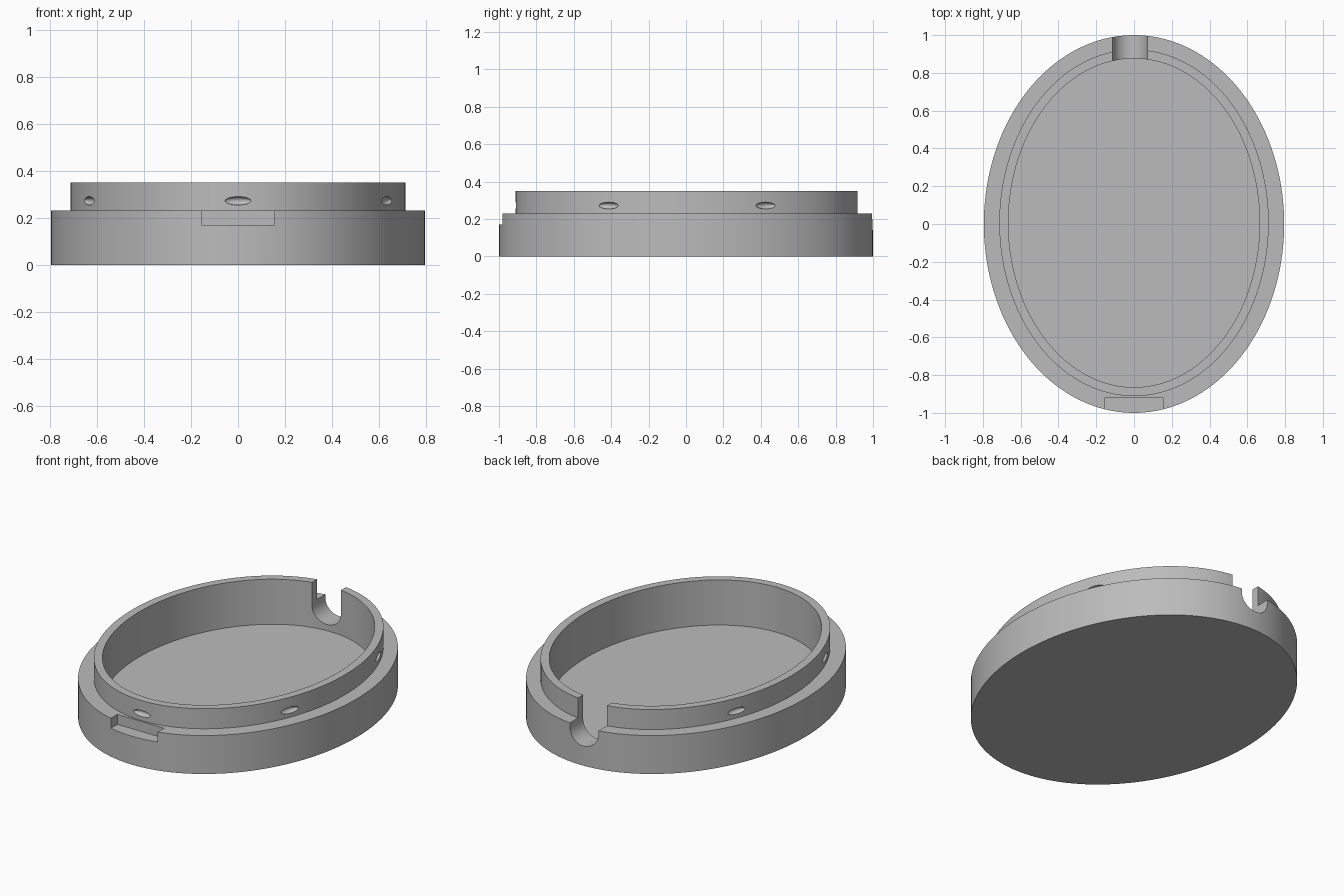
import bpy, bmesh, math
from mathutils import Matrix

if "Cube" in bpy.data.objects:
    bpy.data.objects.remove(bpy.data.objects["Cube"], do_unlink=True)

SEGMENTS = 160
LIP_RX, LIP_RY, LIP_Y = 0.713, 0.917, 0.006

grey = bpy.data.materials.new("plain grey")
grey.use_nodes = True
colour = (0.5, 0.5, 0.5, 1)
grey.diffuse_color = colour
grey.node_tree.nodes["Principled BSDF"].inputs["Base Color"].default_value = colour


def add_object(name, bm):
    bmesh.ops.recalc_face_normals(bm, faces=bm.faces)
    mesh = bpy.data.meshes.new(name)
    bm.to_mesh(mesh)
    bm.free()
    mesh.materials.append(grey)
    obj = bpy.data.objects.new(name, mesh)
    bpy.context.collection.objects.link(obj)
    return obj


def oval_shell(name, profile):
    """Closed oval solid; each profile entry is x radius, y radius, y centre, z."""
    bm = bmesh.new()
    rings = []
    for rx, ry, cy, z in profile:
        angles = [math.tau * i / SEGMENTS for i in range(SEGMENTS)]
        rings.append([bm.verts.new((rx * math.cos(a), cy + ry * math.sin(a), z)) for a in angles])
    for low, high in zip(rings, rings[1:]):
        for i in range(SEGMENTS):
            j = (i + 1) % SEGMENTS
            bm.faces.new((low[i], low[j], high[j], high[i]))
    bm.faces.new(rings[0])
    bm.faces.new(rings[-1])
    return add_object(name, bm)


def box(name, x0, x1, y0, y1, z0, z1):
    bm = bmesh.new()
    place = Matrix.Translation(((x0 + x1) / 2, (y0 + y1) / 2, (z0 + z1) / 2))
    size = Matrix.Diagonal((x1 - x0, y1 - y0, z1 - z0, 1))
    bmesh.ops.create_cube(bm, size=1, matrix=place @ size)
    return add_object(name, bm)


def cable_notch(name, x, radius, z, y0, y1, top):
    """Round-bottomed channel, open at the top."""
    bm = bmesh.new()
    arc = [math.pi + math.pi * i / 32 for i in range(33)]
    outline = [(x + radius * math.cos(a), z + radius * math.sin(a)) for a in arc]
    outline += [(x + radius, top), (x - radius, top)]
    face = bm.faces.new([bm.verts.new((px, y0, pz)) for px, pz in outline])
    sweep = bmesh.ops.extrude_face_region(bm, geom=[face])
    moved = [v for v in sweep["geom"] if isinstance(v, bmesh.types.BMVert)]
    bmesh.ops.translate(bm, verts=moved, vec=(0, y1 - y0, 0))
    return add_object(name, bm)


def dimple(name, angle):
    """Ellipsoid set along the lip wall at a given oval angle."""
    bm = bmesh.new()
    x, y = LIP_RX * math.cos(angle), LIP_Y + LIP_RY * math.sin(angle)
    heading = math.atan2(LIP_RY * math.cos(angle), -LIP_RX * math.sin(angle))
    place = Matrix.Translation((x, y, 0.272)) @ Matrix.Rotation(heading, 4, "Z")
    size = Matrix.Diagonal((0.056, 0.022, 0.018, 1))
    bmesh.ops.create_uvsphere(bm, u_segments=32, v_segments=16, radius=1, matrix=place @ size)
    return add_object(name, bm)


# Tray: outer wall, ledge, raised lip, inner wall and floor
tray = oval_shell("oval_tray", [
    (0.795, 1, 0, 0),
    (0.795, 1, 0, 0.23),
    (LIP_RX, LIP_RY, LIP_Y, 0.23),
    (LIP_RX, LIP_RY, LIP_Y, 0.35),
    (0.665, 0.87, LIP_Y, 0.35),
    (0.665, 0.87, LIP_Y, 0.08),
])

# Cut-outs: rear cable notch, front opening slot, snap dimples around the lip
cutters = [
    cable_notch("cable_notch_cutter", -0.021, 0.093, 0.21, 0.8, 1.1, 0.5),
    box("front_slot_cutter", -0.155, 0.155, -1.1, -0.92, 0.17, 0.2301),
]
side = math.asin(0.42 / LIP_RY)
for number, angle in enumerate((-math.pi / 2, side, -side, math.pi - side, math.pi + side)):
    cutters.append(dimple(f"dimple_cutter_{number}", angle))

bpy.context.view_layer.objects.active = tray
for cutter in cutters:
    cutter.hide_render = True
    cut = tray.modifiers.new("cut", "BOOLEAN")
    cut.operation = "DIFFERENCE"
    cut.solver = "EXACT"
    cut.object = cutter
    bpy.ops.object.modifier_apply(modifier=cut.name)
    bpy.data.objects.remove(cutter, do_unlink=True)

# Smooth walls with crisp rims
bpy.ops.object.select_all(action="DESELECT")
tray.select_set(True)
bpy.ops.object.shade_smooth_by_angle(angle=math.radians(30))
